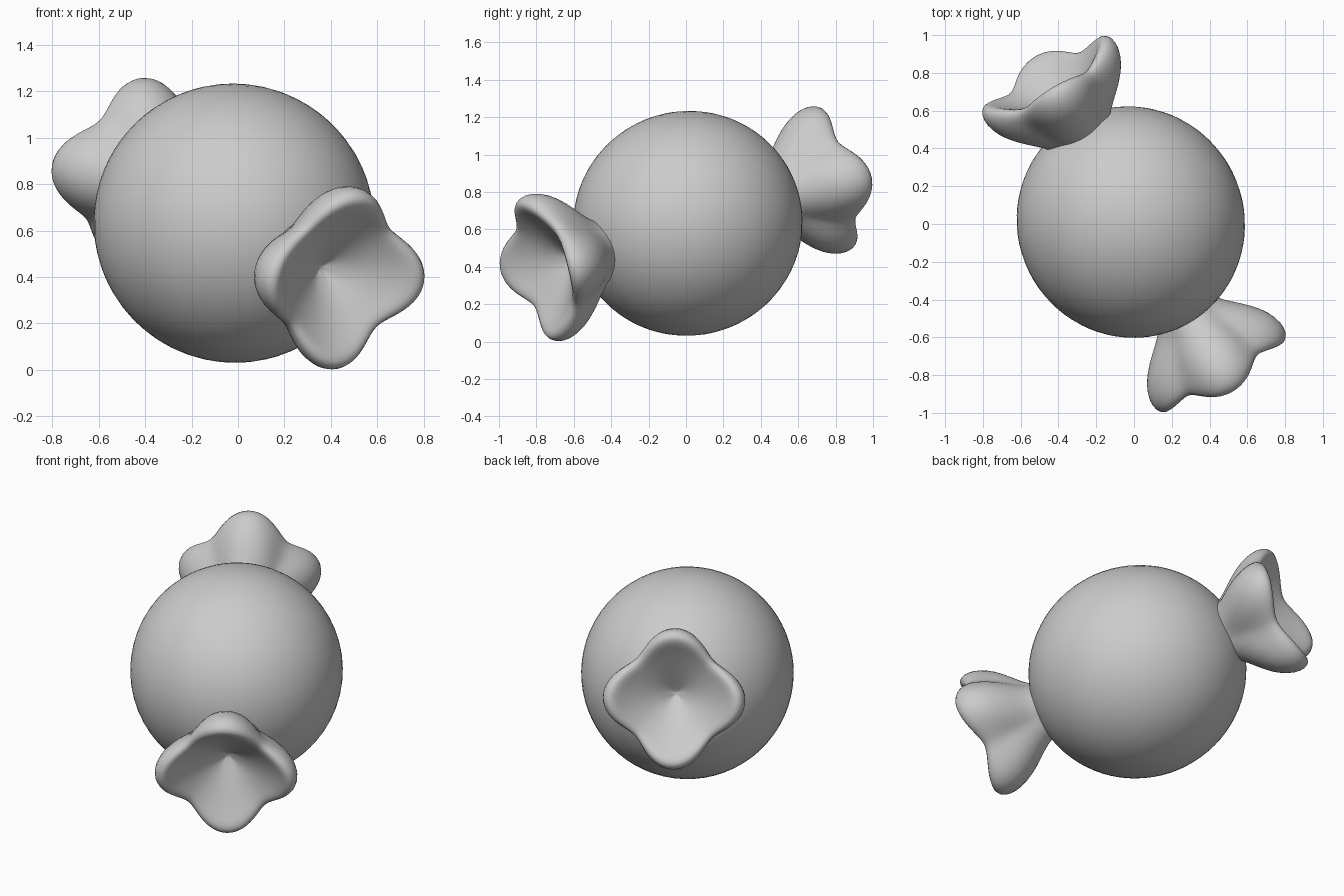
import bpy, bmesh, math
from mathutils import Matrix, Vector

cube = bpy.data.objects.get("Cube")
if cube:
    bpy.data.objects.remove(cube, do_unlink=True)

grey = bpy.data.materials.new("plain grey")
grey.use_nodes = True
color = (0.6, 0.6, 0.6, 1)
grey.diffuse_color = color
grey.node_tree.nodes["Principled BSDF"].inputs["Base Color"].default_value = color

# Frame of the sweet: long axis, sideways and upward directions
AXIS = Vector((0.49, -0.83, -0.26)).normalized()
SIDE = Vector((0, 0, 1)).cross(AXIS).normalized()
UP = AXIS.cross(SIDE)
FRAME = Matrix((SIDE, UP, AXIS)).transposed().to_4x4()


def add_object(name, bm, matrix):
    bmesh.ops.recalc_face_normals(bm, faces=bm.faces)
    for f in bm.faces:
        f.smooth = True
    mesh = bpy.data.meshes.new(name)
    bm.to_mesh(mesh)
    bm.free()
    mesh.materials.append(grey)
    obj = bpy.data.objects.new(name, mesh)
    obj.matrix_world = matrix
    bpy.context.collection.objects.link(obj)
    return obj


# Round body, very slightly longer along the axis
bm = bmesh.new()
bmesh.ops.create_uvsphere(bm, u_segments=64, v_segments=40, radius=0.6)
bmesh.ops.scale(bm, vec=(1, 1, 1.03), verts=bm.verts)
add_object("candy_body", bm, Matrix.Translation((-0.017, 0.01, 0.632)) @ FRAME)

# Wrapper sections as (distance along axis, radius): through a lobe, through a valley
LOBE = [(0.50, 0.14), (0.58, 0.175), (0.64, 0.235), (0.72, 0.322), (0.80, 0.383),
        (0.88, 0.410), (0.94, 0.405), (0.975, 0.375), (0.965, 0.335),
        (0.92, 0.285), (0.86, 0.20), (0.79, 0.10), (0.74, 0.03)]
VALLEY = [(0.50, 0.14), (0.58, 0.165), (0.63, 0.19), (0.69, 0.23), (0.75, 0.265),
          (0.82, 0.30), (0.875, 0.315), (0.91, 0.30), (0.905, 0.265),
          (0.875, 0.225), (0.83, 0.155), (0.775, 0.08), (0.735, 0.03)]
SEGMENTS = 48


def add_wrapper(name, turn):
    bm = bmesh.new()
    rings = []
    for lobe, valley in zip(LOBE, VALLEY):
        ring = []
        for i in range(SEGMENTS):
            a = math.tau * i / SEGMENTS
            blend = max(0.0, 0.5 + 0.5 * math.cos(4 * a)) ** 0.85
            depth, r = Vector(valley).lerp(Vector(lobe), blend)
            ring.append(bm.verts.new((r * math.cos(a), r * math.sin(a), depth)))
        rings.append(ring)
    for low, high in zip(rings, rings[1:]):
        for i in range(SEGMENTS):
            j = (i + 1) % SEGMENTS
            bm.faces.new((low[i], low[j], high[j], high[i]))
    # Close the hidden root and the bottom of the funnel
    for ring, depth in ((rings[0], 0.5), (rings[-1], 0.725)):
        tip = bm.verts.new((0, 0, depth))
        for i in range(SEGMENTS):
            bm.faces.new((ring[i], ring[(i + 1) % SEGMENTS], tip))
    obj = add_object(name, bm, Matrix.Translation((0, 0, 0.63)) @ FRAME
                     @ Matrix.Rotation(turn, 4, 'X'))
    obj.modifiers.new("smooth_folds", 'SUBSURF').levels = 1


add_wrapper("front_wrapper_twist", 0)
add_wrapper("back_wrapper_twist", math.pi)
